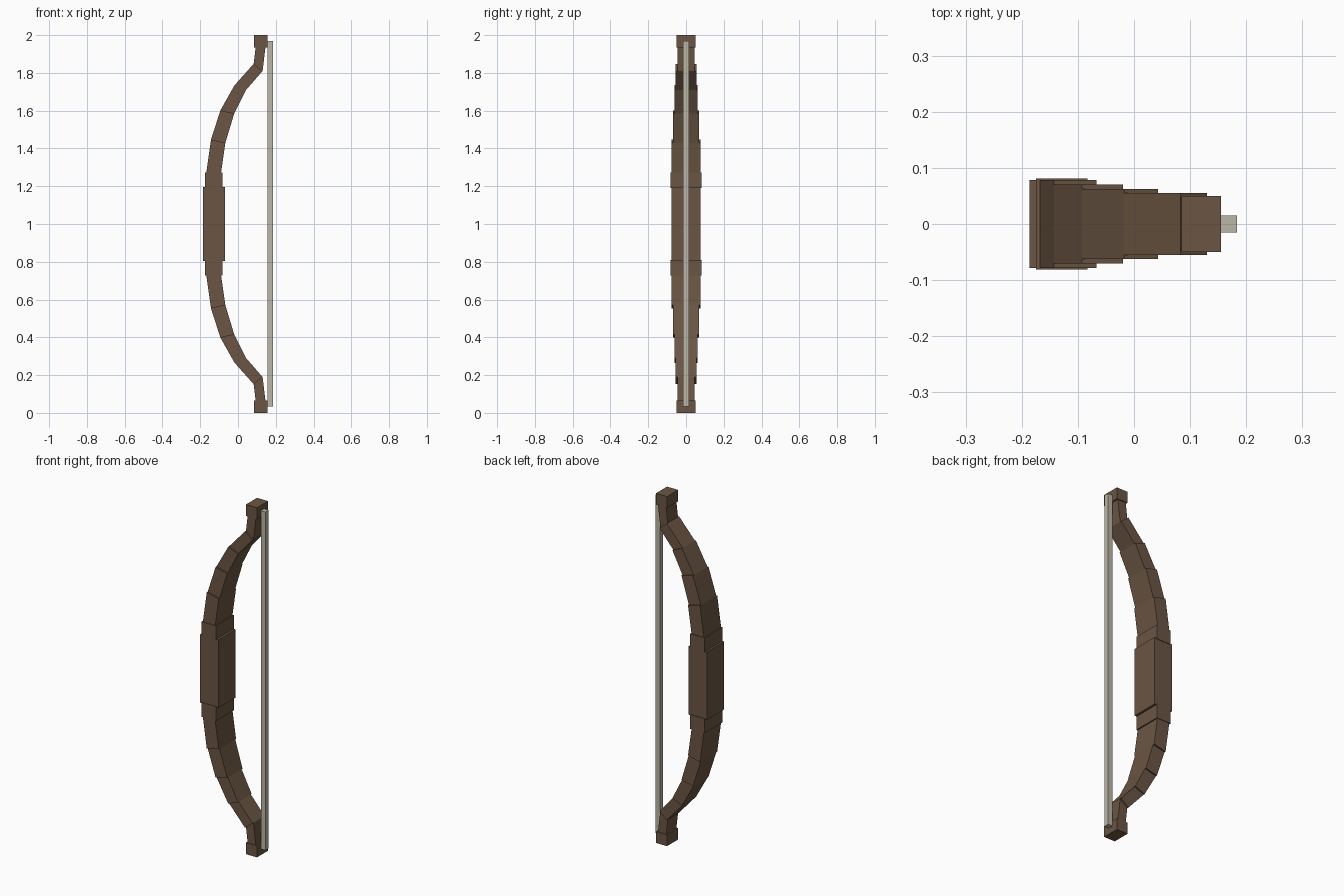
import bpy
import bmesh

cube = bpy.data.objects.get("Cube")
if cube:
    bpy.data.objects.remove(cube, do_unlink=True)


def make_material(name, rgb):
    mat = bpy.data.materials.new(name)
    mat.use_nodes = True
    color = (*rgb, 1.0)
    mat.diffuse_color = color
    mat.node_tree.nodes["Principled BSDF"].inputs["Base Color"].default_value = color
    return mat


wood = make_material("brown wood", (0.145, 0.092, 0.056))
cord = make_material("pale cord", (0.50, 0.47, 0.385))


def prism(name, profile, half_width, mat):
    """Extrude an x-z outline symmetrically along y."""
    bm = bmesh.new()
    face = bm.faces.new([bm.verts.new((x, -half_width, z)) for x, z in profile])
    ext = bmesh.ops.extrude_face_region(bm, geom=[face])
    moved = [v for v in ext["geom"] if isinstance(v, bmesh.types.BMVert)]
    bmesh.ops.translate(bm, verts=moved, vec=(0, 2 * half_width, 0))
    bmesh.ops.recalc_face_normals(bm, faces=bm.faces)
    mesh = bpy.data.meshes.new(name)
    bm.to_mesh(mesh)
    bm.free()
    mesh.materials.append(mat)
    obj = bpy.data.objects.new(name, mesh)
    bpy.context.collection.objects.link(obj)
    return obj


def block(name, x0, x1, z0, z1, half_width, mat):
    return prism(name, [(x0, z0), (x1, z0), (x1, z1), (x0, z1)], half_width, mat)


# Central handle and string
block("grip", -0.186, -0.07, 0.805, 1.195, 0.078, wood)
block("bowstring", 0.155, 0.184, 0.035, 1.97, 0.015, cord)

# Limb joints: outer point and inner point, from handle to tip
joints = [
    ((-0.168, 1.27), (-0.09, 1.27)),
    ((-0.143, 1.447), (-0.067, 1.43)),
    ((-0.093, 1.602), (-0.02, 1.585)),
    ((-0.018, 1.735), (0.043, 1.71)),
    ((0.083, 1.848), (0.13, 1.81)),
    ((0.094, 1.94), (0.146, 1.94)),
]
widths = [0.078, 0.07, 0.062, 0.055, 0.046]

# Each half: collar, stepped limb segments and tip, mirrored about mid height
for side in ("upper", "lower"):
    def flip(z):
        return z if side == "upper" else 2 - z

    block(side + "_collar", -0.175, -0.083, flip(1.19), flip(1.272), 0.081, wood)
    for i, width in enumerate(widths):
        (a, b), (c, d) = joints[i], joints[i + 1]
        outline = [(x, flip(z)) for x, z in (a, b, d, c)]
        prism(f"{side}_limb_{i + 1}", outline, width, wood)
    block(side + "_tip", 0.085, 0.155, flip(1.935), flip(2.0), 0.05, wood)
